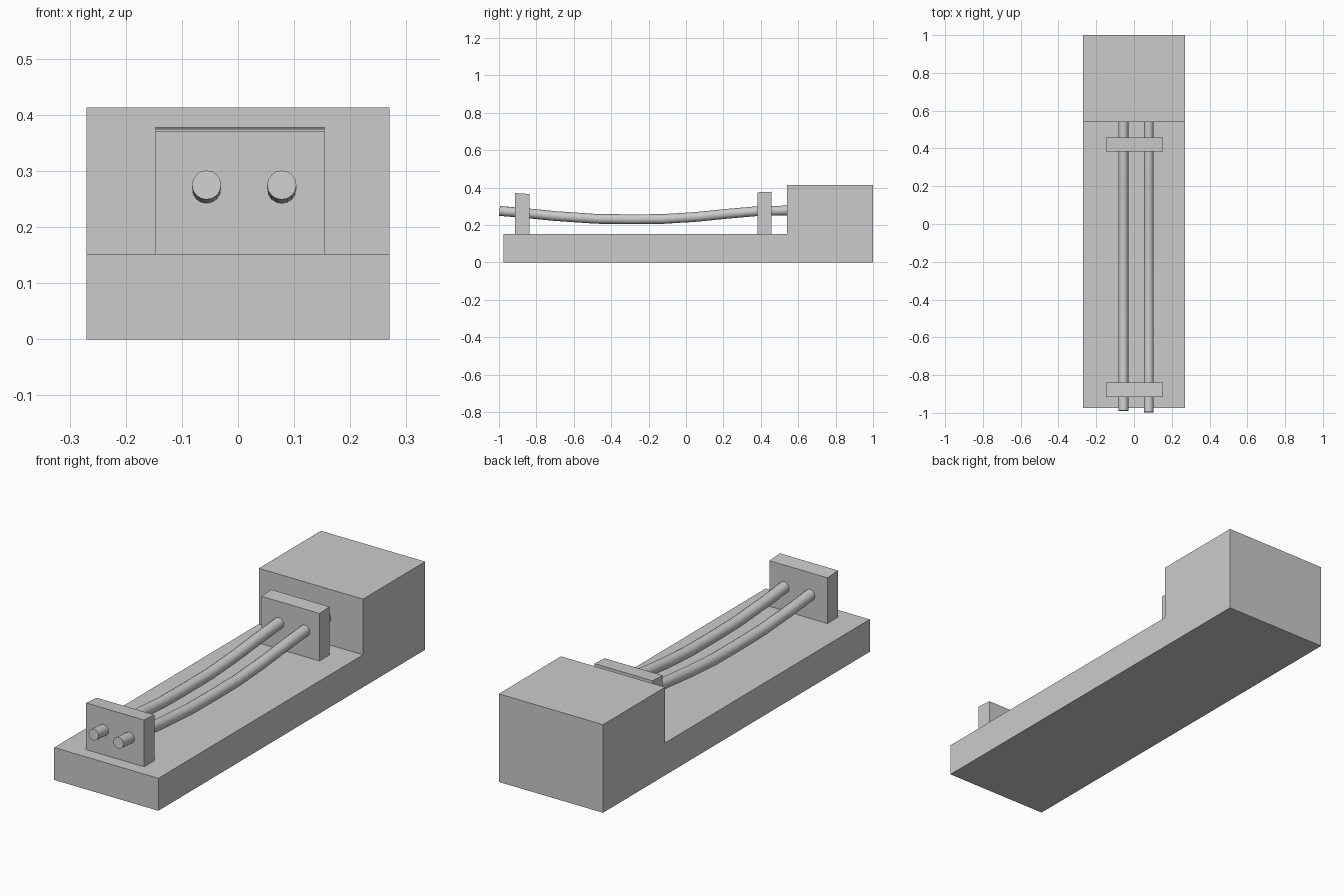
import bpy, bmesh

if "Cube" in bpy.data.objects:
    bpy.data.objects.remove(bpy.data.objects["Cube"])


def prism(name, profile, x0, x1):
    """Extrude a (y, z) profile along x."""
    bm = bmesh.new()
    face = bm.faces.new([bm.verts.new((x0, y, z)) for y, z in profile])
    ext = bmesh.ops.extrude_face_region(bm, geom=[face])
    verts = [g for g in ext["geom"] if isinstance(g, bmesh.types.BMVert)]
    bmesh.ops.translate(bm, verts=verts, vec=(x1 - x0, 0, 0))
    bmesh.ops.recalc_face_normals(bm, faces=bm.faces)
    mesh = bpy.data.meshes.new(name)
    bm.to_mesh(mesh)
    bm.free()
    obj = bpy.data.objects.new(name, mesh)
    bpy.context.collection.objects.link(obj)
    return obj


def rod(name, x, path):
    """Sweep a round rod along a (y, z) path."""
    curve = bpy.data.curves.new(name, 'CURVE')
    curve.dimensions = '3D'
    curve.bevel_depth = 0.026
    curve.bevel_resolution = 6
    curve.use_fill_caps = True
    spline = curve.splines.new('POLY')
    spline.points.add(len(path) - 1)
    for p, (y, z) in zip(spline.points, path):
        p.co = (x, y, z, 1)
    spline.use_smooth = True
    obj = bpy.data.objects.new(name, curve)
    bpy.context.collection.objects.link(obj)
    # turn the sweep into a smooth mesh
    bpy.ops.object.select_all(action='DESELECT')
    obj.select_set(True)
    bpy.context.view_layer.objects.active = obj
    bpy.ops.object.convert(target='MESH')
    bpy.ops.object.shade_smooth_by_angle()


# stepped base: low bed with a tall block at the back
prism("stepped_base", [(-0.975, 0), (1, 0), (1, 0.413), (0.54, 0.413),
                       (0.54, 0.152), (-0.975, 0.152)], -0.27, 0.27)

# upright support plates, rooted in the bed
prism("front_plate", [(-0.915, 0.14), (-0.838, 0.14), (-0.838, 0.366),
                      (-0.915, 0.371)], -0.147, 0.154)
prism("back_plate", [(0.383, 0.14), (0.457, 0.14), (0.457, 0.378),
                     (0.383, 0.375)], -0.147, 0.154)

# two sagging rods running through both plates into the block
sag = [(-0.85, 0.263), (-0.7, 0.248), (-0.48, 0.233), (-0.3, 0.231),
       (-0.13, 0.232), (0.05, 0.243), (0.22, 0.260), (0.38, 0.274), (0.55, 0.278)]
rod("left_rod", -0.056, [(-0.989, 0.275)] + sag)
rod("right_rod", 0.078, [(-0.997, 0.275)] + sag)
